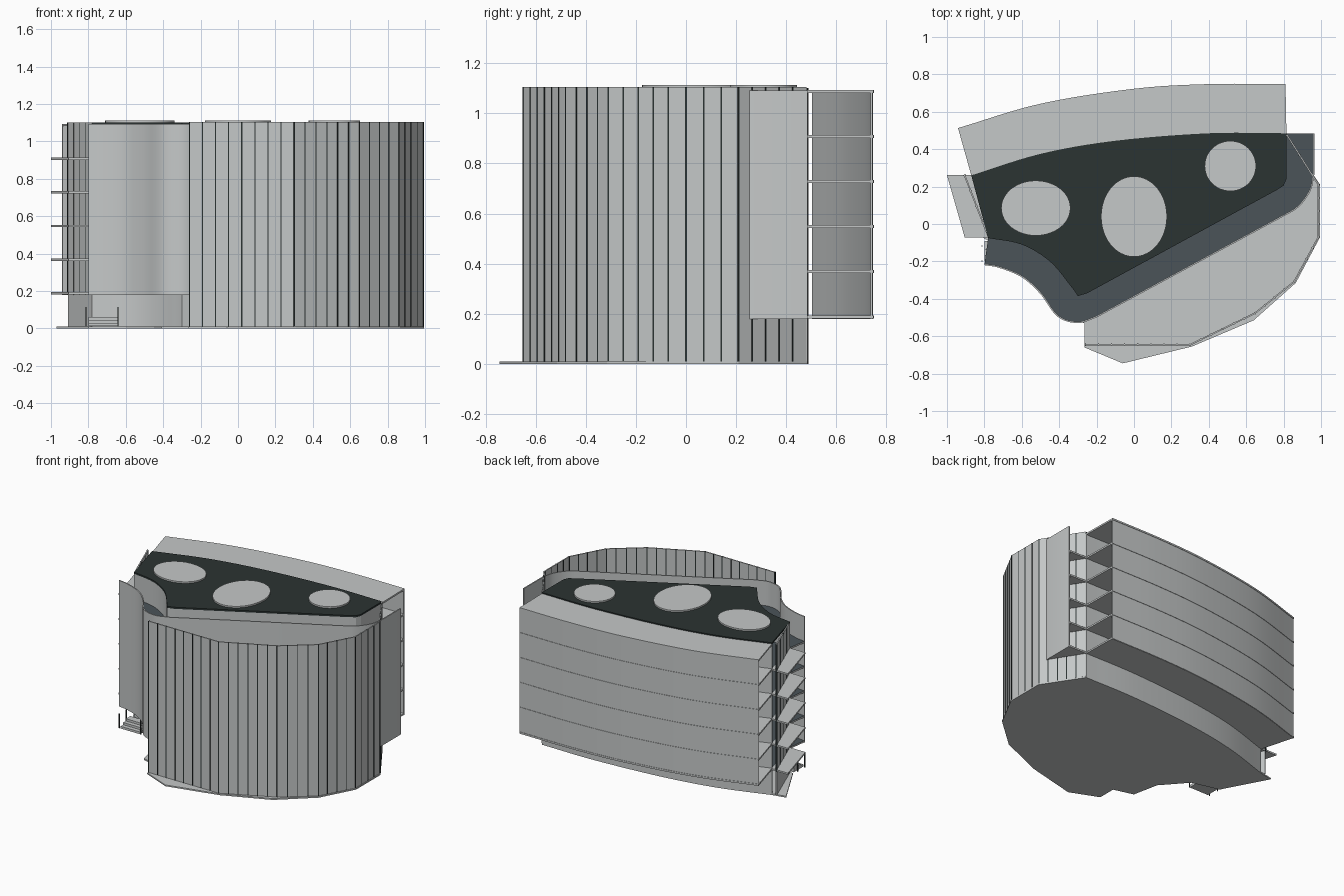
import bpy, bmesh, math
from mathutils import Vector

old = bpy.data.objects.get("Cube")
if old:
    bpy.data.objects.remove(old, do_unlink=True)


def material(name, rgb):
    m = bpy.data.materials.new(name)
    m.use_nodes = True
    m.diffuse_color = (*rgb, 1)
    m.node_tree.nodes["Principled BSDF"].inputs["Base Color"].default_value = (*rgb, 1)
    return m


LIGHT = material("pale grey", (0.56, 0.58, 0.58))
DARK = material("dark roof", (0.024, 0.033, 0.032))
SLATE = material("slate floor", (0.07, 0.087, 0.098))


def curve(pts, n=6):
    """Catmull-Rom curve through the points."""
    p = [Vector(q) for q in pts]
    p = [2 * p[0] - p[1]] + p + [2 * p[-1] - p[-2]]
    out = []
    for a, b, c, d in zip(p, p[1:], p[2:], p[3:]):
        for i in range(n):
            t = i / n
            out.append(0.5 * (2 * b + (c - a) * t + (2 * a - 5 * b + 4 * c - d) * t * t
                              + (3 * b - a - 3 * c + d) * t ** 3))
    return out + [p[-2]]


def prism(name, pts, z0, z1, mat, top=None, smooth=False):
    """Extrude a plan outline between two heights."""
    bm = bmesh.new()
    face = bm.faces.new([bm.verts.new((q[0], q[1], z0)) for q in pts])
    up = bmesh.ops.extrude_face_region(bm, geom=[face])["geom"]
    bmesh.ops.translate(bm, vec=(0, 0, z1 - z0),
                        verts=[v for v in up if isinstance(v, bmesh.types.BMVert)])
    bmesh.ops.recalc_face_normals(bm, faces=bm.faces)
    mesh = bpy.data.meshes.new(name)
    bm.to_mesh(mesh)
    bm.free()
    mesh.materials.append(mat)
    if top:
        mesh.materials.append(top)
        for f in mesh.polygons:
            f.material_index = int(f.normal.z > 0.5)
    ob = bpy.data.objects.new(name, mesh)
    bpy.context.scene.collection.objects.link(ob)
    if smooth:
        bpy.ops.object.select_all(action='DESELECT')
        ob.select_set(True)
        bpy.context.view_layer.objects.active = ob
        bpy.ops.object.shade_smooth_by_angle(angle=math.radians(25))
    return ob


def offset(pts, dist):
    """Shift a path sideways (to its left), with mitred corners."""
    p = [Vector(q) for q in pts]
    dirs = [(b - a).normalized() for a, b in zip(p, p[1:])]
    out = []
    for i, q in enumerate(p):
        d0, d1 = dirs[max(i - 1, 0)], dirs[min(i, len(dirs) - 1)]
        d = (d0 + d1).normalized()
        out.append(q + Vector((-d.y, d.x)) * dist / max(d.dot(d0), 0.4))
    return out


def wall(name, pts, z0, z1, thick=0.008, smooth=False):
    return prism(name, [Vector(q) for q in pts] + offset(pts, thick)[::-1],
                 z0, z1, LIGHT, smooth=smooth)


def mullions(name, pts, z0, z1, step, thick):
    """Thin dark uprights standing through a wall."""
    for a, b in zip(pts, pts[1:]):
        a, b = Vector(a), Vector(b)
        d = (b - a).normalized()
        side = Vector((-d.y, d.x))
        count = max(1, round((b - a).length / step))
        for i in range(count):
            c = a + (b - a) * i / count
            prism(name, [c + d * s * 0.003 + side * t for s, t in
                         ((-1, -0.002), (1, -0.002), (1, thick + 0.002), (-1, thick + 0.002))],
                  z0, z1, DARK)


# Plan lines
inner_back = curve([(-0.87, 0.26), (-0.5, 0.375), (-0.1, 0.445), (0.4, 0.485), (0.815, 0.485)])
outer_back = curve([(-0.94, 0.51), (-0.5, 0.64), (0, 0.72), (0.4, 0.745), (0.81, 0.745)])
core_front = curve([(-0.78, -0.075), (-0.6, -0.11), (-0.45, -0.2), (-0.34, -0.33), (-0.3, -0.385)])
core_right = [(-0.25, -0.37), (0.76, 0.18), (0.8, 0.205), (0.815, 0.24)]
gallery = (curve([(-0.8, -0.22), (-0.72, -0.235), (-0.6, -0.285), (-0.5, -0.375), (-0.41, -0.495),
                  (-0.3, -0.53), (-0.2, -0.5)])
           + curve([(0.78, 0.03), (0.88, 0.09), (0.945, 0.18), (0.965, 0.27)]) + [Vector((0.965, 0.485))])
facade = [(-0.26, -0.65), (0.3, -0.65), (0.65, -0.48), (0.86, -0.31), (0.99, -0.07),
          (0.99, 0.21), (0.82, 0.48)]
left_end = [(-0.91, 0.26), (-0.78, -0.075)]

# Ground plate
prism("ground_plate", [(-0.97, 0.24), (-0.8, -0.08), (-0.6, -0.13), (-0.45, -0.3), (-0.41, -0.49),
                       (-0.265, -0.53), (-0.265, -0.66), (-0.06, -0.745), (0.31, -0.655),
                       (0.64, -0.515), (0.865, -0.315), (0.995, -0.07), (0.995, 0.21)]
      + inner_back[::-1], 0, 0.01, LIGHT)

# Tall faceted facade around the open atrium
wall("facade", facade, 0.01, 1.105)
mullions("facade_mullion", facade, 0.01, 1.105, 0.068, 0.008)

# Inner core
wall("core_back_wall", inner_back[::-1], 0.01, 1.09, smooth=True)
wall("core_front_wall", core_front, 0.01, 1.09, smooth=True)
wall("core_right_wall", [core_front[-1]] + core_right + [inner_back[-1]], 0.01, 1.09)
wall("core_left_wall", left_end, 0.01, 1.1)
mullions("left_mullion", left_end, 0.18, 1.1, 0.09, 0.008)

# Dark roof with raised oval skylights
prism("roof", core_front + core_right + inner_back[::-1], 1.09, 1.102, DARK)
for x, y, rx, ry in ((-0.525, 0.085, 0.185, 0.147), (0, 0.04, 0.176, 0.215),
                     (0.515, 0.31, 0.137, 0.134)):
    ring = [(x + rx * math.cos(a * math.tau / 48), y + ry * math.sin(a * math.tau / 48))
            for a in range(48)]
    prism("skylight", ring, 1.1, 1.113, LIGHT, smooth=True)

# Gallery wall and rear wing shell
wall("gallery_wall", gallery, 0.18, 1.092, smooth=True)
wall("rear_wall", outer_back[::-1], 0.18, 1.092, smooth=True)

# Floor slabs, repeated on every storey
rear_plan = inner_back + offset(outer_back, 0.003)[::-1]
for i in range(6):
    z = 0.182 + i * 0.18
    prism("rear_slab", rear_plan, z, z + 0.012, LIGHT)
    if i < 5:
        prism("gallery_slab", offset(gallery, 0.002) + inner_back[::-1] + [core_front[0]],
              z, z + 0.012, LIGHT, top=SLATE)
        prism("balcony", [(-1, 0.262), (-0.905, -0.072), (-0.78, -0.072), (-0.87, 0.262)],
              z, z + 0.012, LIGHT)

# Entrance steps with handrail posts
for i in range(3):
    prism("entrance_step", [(-0.8, -0.2 + i * 0.03), (-0.645, -0.2 + i * 0.03),
                            (-0.645, -0.09), (-0.8, -0.09)],
          0.012 + i * 0.016, 0.028 + i * 0.016, LIGHT)
for x in (-0.815, -0.643):
    for y in (-0.2, -0.12):
        prism("rail_post", [(x, y), (x + 0.005, y), (x + 0.005, y + 0.005), (x, y + 0.005)],
              0.01, 0.115, DARK)
